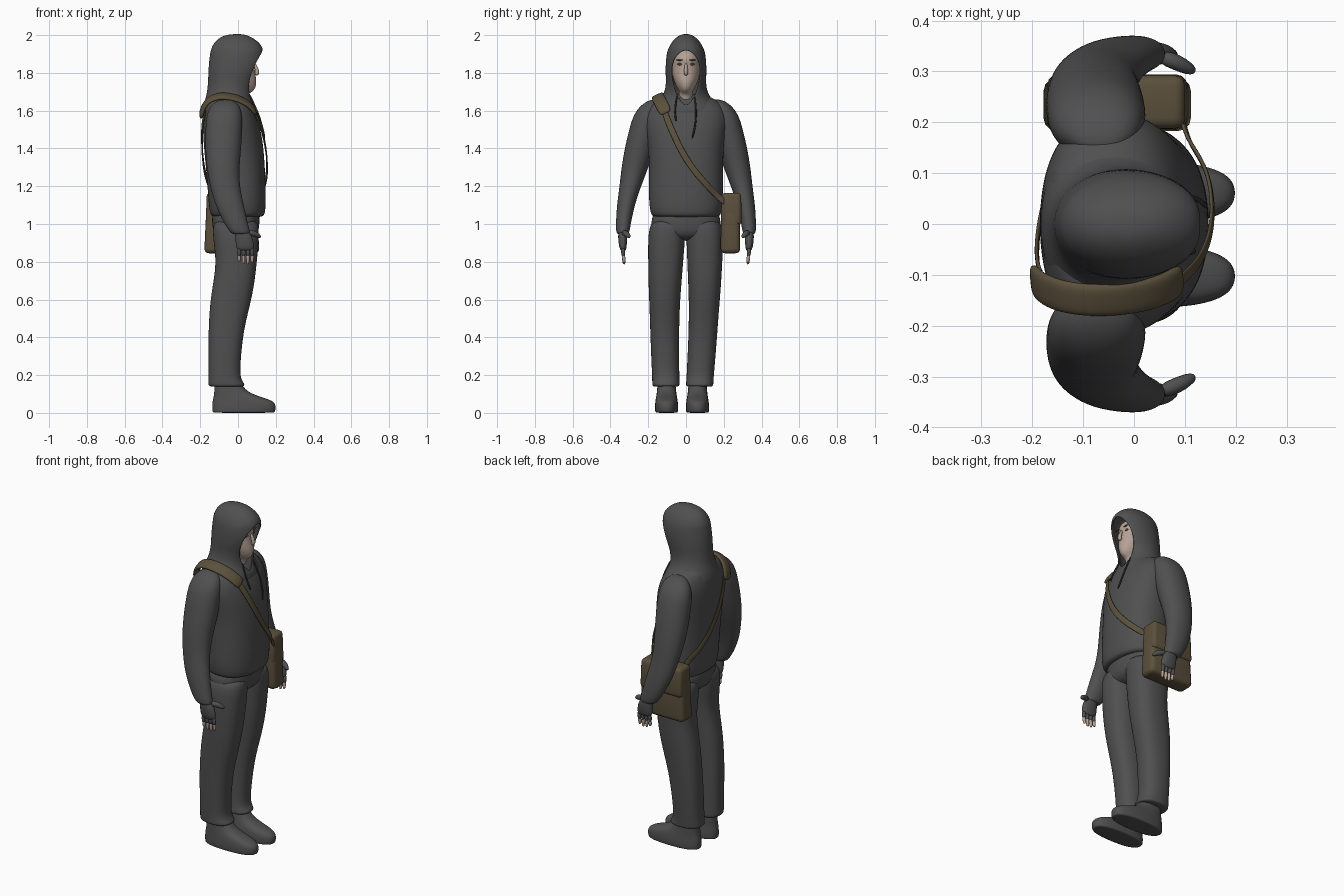
import bpy, bmesh
from math import sin, cos, pi, asin, copysign
from mathutils import Vector

cube = bpy.data.objects.get("Cube")
if cube:
    bpy.data.objects.remove(cube)


def material(name, r, g, b):
    m = bpy.data.materials.new(name)
    m.use_nodes = True
    m.diffuse_color = (r, g, b, 1)
    bsdf = m.node_tree.nodes["Principled BSDF"]
    bsdf.inputs["Base Color"].default_value = (r, g, b, 1)
    bsdf.inputs["Roughness"].default_value = 0.8
    return m


CLOTH = material("charcoal cloth", 0.08, 0.08, 0.08)
CORD = material("dark cord", 0.035, 0.035, 0.035)
CANVAS = material("olive canvas", 0.105, 0.08, 0.045)
SKIN = material("skin", 0.46, 0.36, 0.30)
EYE = material("eye brown", 0.12, 0.075, 0.05)


def finish(name, bm, mat, subsurf=2, thick=0):
    bmesh.ops.remove_doubles(bm, verts=bm.verts, dist=0.0002)
    bmesh.ops.recalc_face_normals(bm, faces=bm.faces)
    me = bpy.data.meshes.new(name)
    bm.to_mesh(me)
    bm.free()
    me.materials.append(mat)
    for p in me.polygons:
        p.use_smooth = True
    ob = bpy.data.objects.new(name, me)
    bpy.context.collection.objects.link(ob)
    if thick:
        mod = ob.modifiers.new("thickness", "SOLIDIFY")
        mod.thickness = thick
        mod.offset = 0
    if subsurf:
        mod = ob.modifiers.new("smooth", "SUBSURF")
        mod.levels = mod.render_levels = subsurf
    return ob


def skin_rings(bm, rings, closed=True):
    vs = [[bm.verts.new(p) for p in r] for r in rings]
    n = len(vs[0])
    for a, b in zip(vs, vs[1:]):
        for i in range(n if closed else n - 1):
            j = (i + 1) % n
            bm.faces.new((a[i], a[j], b[j], b[i]))
    return vs


def spow(v, e):
    return copysign(abs(v) ** e, v)


def loft(name, sections, mat, power=2.3, n=20):
    """Sections are (z, back x, front x, right y, left y)."""
    bm = bmesh.new()
    rings = []
    for z, x0, x1, y0, y1 in sections:
        rings.append([((x0 + x1) / 2 + (x1 - x0) / 2 * spow(cos(t), 2 / power),
                       (y0 + y1) / 2 + (y1 - y0) / 2 * spow(sin(t), 2 / power), z)
                      for t in (2 * pi * i / n for i in range(n))])
    vs = skin_rings(bm, rings)
    bm.faces.new(vs[0])
    bm.faces.new(vs[-1])
    return finish(name, bm, mat)


def symmetric(sections):
    return [(z, a, b, -h, h) for z, a, b, h in sections]


def tube(name, points, mat):
    """Round tube through (x, y, z, radius) points with rounded ends."""
    pts = [Vector(p[:3]) for p in points]
    bm = bmesh.new()
    rings = []
    for i, p in enumerate(pts):
        d = (pts[min(i + 1, len(pts) - 1)] - pts[max(i - 1, 0)]).normalized()
        u = d.cross(Vector((0.3, 1, 0.1))).normalized()
        v = d.cross(u)
        r = points[i][3]
        rings.append([p + r * (cos(t) * u + sin(t) * v)
                      for t in (2 * pi * k / 8 for k in range(8))])
    vs = skin_rings(bm, rings)
    bm.faces.new(vs[0])
    bm.faces.new(vs[-1])
    return finish(name, bm, mat, 1)


def ribbon(name, points, normal, width, thick, mat):
    pts = [Vector(p) for p in points]
    bm = bmesh.new()
    rows = []
    for i, p in enumerate(pts):
        d = pts[min(i + 1, len(pts) - 1)] - pts[max(i - 1, 0)]
        side = d.cross(normal(p)).normalized() * width / 2
        rows.append([p - side, p, p + side])
    skin_rings(bm, rows, False)
    return finish(name, bm, mat, 2, thick)


def blob(name, loc, size, mat):
    bm = bmesh.new()
    bmesh.ops.create_uvsphere(bm, u_segments=12, v_segments=8, radius=1)
    for v in bm.verts:
        v.co = Vector(loc) + v.co * Vector(size)
    return finish(name, bm, mat, 0)


# Sweatshirt body: z, back, front, half width
TORSO = [(1.035, -.13, .125, .17), (1.045, -.15, .145, .188), (1.12, -.158, .15, .2),
         (1.25, -.167, .147, .197), (1.4, -.182, .138, .2), (1.5, -.188, .122, .22),
         (1.58, -.187, .1, .225), (1.64, -.172, .07, .19), (1.67, -.16, .035, .14),
         (1.69, -.12, .01, .08)]
loft("sweatshirt_body", symmetric(TORSO), CLOTH)
loft("pelvis", symmetric([(1.1, -.14, .12, .17), (1.0, -.14, .115, .19),
                          (.95, -.13, .11, .18), (.91, -.08, .07, .1)]), CLOTH)

# Hood shell: z, back, front edge, half width, opening half width
HOOD = [(2.0, -.03, .02, .015, 0), (1.99, -.085, .06, .042, 0), (1.96, -.122, .108, .072, 0),
        (1.925, -.138, .13, .09, 0), (1.905, -.142, .125, .097, .04), (1.86, -.148, .098, .102, .07),
        (1.8, -.152, .072, .103, .076), (1.75, -.153, .057, .1, .068), (1.7, -.158, .058, .107, .055),
        (1.66, -.168, .066, .13, .035), (1.62, -.178, .085, .17, 0), (1.58, -.18, .09, .19, 0)]
bm = bmesh.new()
rings = []
for z, back, edge, half, gap in HOOD:
    a = asin(gap / half)
    ring = []
    for i in range(25):
        t = a + (2 * pi - 2 * a) * i / 24
        c = (cos(a) - cos(t)) / (cos(a) + 1)
        ring.append((edge + (back - edge) * c, half * spow(sin(t), 0.9 if gap == 0 else 1), z))
    rings.append(ring)
hood_rings = skin_rings(bm, rings, False)
bm.faces.new(hood_rings[0][:-1])
finish("hood", bm, CLOTH, 2, .012)

# Head and face
loft("head", symmetric([(1.93, -.08, .05, .05), (1.9, -.1, .086, .068), (1.865, -.1, .096, .075),
                        (1.84, -.1, .087, .076), (1.79, -.1, .093, .074), (1.755, -.1, .1, .064),
                        (1.72, -.09, .094, .048), (1.7, -.08, .078, .034), (1.685, -.08, .045, .04),
                        (1.62, -.08, .05, .045)]), SKIN, 2)
tube("nose", [(.084, 0, 1.855, .007), (.098, 0, 1.825, .01), (.104, 0, 1.8, .014),
              (.094, 0, 1.787, .01)], SKIN)
for side, tag in ((1, "left"), (-1, "right")):
    blob(tag + "_eye", (.08, side * .032, 1.846), (.006, .014, .006), EYE)
    blob(tag + "_eyebrow", (.086, side * .033, 1.868), (.005, .019, .004), EYE)

# Arms, hands and fingers, mirrored
ARM = [(1.66, -.065, .165, .03, .02), (1.635, -.068, .185, .075, .05), (1.58, -.072, .202, .097, .078),
       (1.5, -.075, .22, .1, .083), (1.4, -.078, .245, .097, .081), (1.3, -.08, .27, .088, .073),
       (1.2, -.07, .295, .08, .058), (1.1, -.045, .319, .077, .048), (1.0, -.01, .332, .064, .04),
       (.955, .012, .335, .054, .036), (.945, .014, .335, .04, .026)]
PALM = [(.98, .01, .335, .03, .02), (.94, .03, .335, .046, .026), (.89, .037, .335, .049, .022),
        (.855, .04, .332, .046, .015)]
for s, tag in ((1, "left"), (-1, "right")):
    for part, rows in (("sleeve", ARM), ("glove", PALM)):
        loft(tag + "_" + part, [(z, x - rx, x + rx, s * y - ry, s * y + ry)
                                for z, x, y, rx, ry in rows], CLOTH, 2.1, 16)
    tube(tag + "_thumb", [(.05, s * .33, .955, .016), (.085, s * .318, .95, .018),
                          (.108, s * .305, .938, .014), (.12, s * .3, .928, .007)], CLOTH)
    for k in range(4):
        x, tip = .006 + .023 * k, .802 + (0, -.008, -.006, .006)[3 - k]
        tube(f"{tag}_finger_{k}", [(x, s * .334, .875, .012), (x, s * .333, .85, .012),
                                   (x, s * .331, .828, .0115)], CLOTH)
        tube(f"{tag}_fingertip_{k}", [(x, s * .332, .84, .01), (x, s * .33, .82, .01),
                                      (x, s * .328, tip, .009), (x, s * .327, tip - .008, .004)], SKIN)

# Trouser legs (z, back, front, inner, outer) and shoes (z, back, front, half width)
LEG = [(1.03, -.12, .1, .01, .17), (.98, -.137, .113, .0, .197), (.9, -.13, .11, .004, .2),
       (.8, -.117, .101, .01, .197), (.7, -.13, .09, .016, .194), (.6, -.147, .072, .022, .188),
       (.5, -.154, .046, .024, .182), (.4, -.158, .026, .024, .177), (.25, -.157, .012, .02, .168),
       (.18, -.157, .014, .018, .163), (.155, -.16, .036, .016, .163), (.14, -.155, .036, .018, .16),
       (.138, -.12, .0, .04, .14)]
SHOE = [(0, -.13, .19, .055), (.004, -.137, .197, .061), (.03, -.138, .203, .063),
        (.06, -.137, .195, .06), (.078, -.132, .145, .057), (.1, -.128, .075, .053),
        (.13, -.125, .03, .05), (.19, -.12, .0, .045)]
for s, tag, foot_y in ((1, "left", .061), (-1, "right", -.103)):
    rows = []
    for z, a, b, inner, outer in LEG:
        shift = -.02 * (1 - z)
        lo, hi = sorted((s * inner + shift, s * outer + shift))
        rows.append((z, a, b, lo, hi))
    loft(tag + "_trouser_leg", rows, CLOTH, 2.4)
    loft(tag + "_shoe", [(z, a, b, foot_y - h, foot_y + h) for z, a, b, h in SHOE], CLOTH, 2.5)


# Bag strap follows the chest and back
def body_x(z, y, front):
    for p, q in zip(TORSO, TORSO[1:]):
        if p[0] <= z <= q[0]:
            f = (z - p[0]) / (q[0] - p[0])
            back, fore, half = (p[i] + (q[i] - p[i]) * f for i in (1, 2, 3))
            bulge = max(0, 1 - abs(y / half) ** 2.3) ** (1 / 2.3)
            return (back + fore) / 2 + (1 if front else -1) * (fore - back) / 2 * bulge
    return 0


PATH = [(1.61, -.12), (1.53, -.09), (1.45, -.055), (1.37, -.015), (1.3, .03), (1.24, .08),
        (1.19, .125), (1.15, .165)]
for front, tag in ((True, "front"), (False, "back")):
    off = .012 if front else -.01
    pts = [(body_x(z, y, front) + off, y, z) for z, y in PATH]
    pts.append((.095 if front else -.13, .21, 1.11))
    ribbon(tag + "_strap", pts, lambda p: Vector((1 if front else -1, 2.5 * p.y, .1)),
           .034, .008, CANVAS)
ribbon("shoulder_pad", [(.095, -.105, 1.585), (.07, -.125, 1.625), (.02, -.142, 1.658),
                        (-.04, -.15, 1.675), (-.1, -.15, 1.68), (-.155, -.14, 1.66),
                        (-.188, -.122, 1.615), (-.198, -.105, 1.56)],
       lambda p: p - Vector((-.06, -.07, 1.5)), .07, .022, CANVAS)


# Shoulder bag with flap
def rounded_box(name, loc, size, bevel, mat, taper=1):
    bm = bmesh.new()
    bmesh.ops.create_cube(bm, size=1)
    for v in bm.verts:
        k = taper if v.co.z > 0 else 1
        v.co = Vector(loc) + Vector((v.co.x * size[0] * k, v.co.y * size[1] * k, v.co.z * size[2]))
    bmesh.ops.bevel(bm, geom=bm.edges[:], offset=bevel, segments=3, affect="EDGES", profile=.5)
    return finish(name, bm, mat, 0)


rounded_box("bag", (-.033, .235, 1.0), (.292, .105, .31), .025, CANVAS, .9)
rounded_box("bag_flap", (-.033, .24, 1.08), (.276, .108, .17), .02, CANVAS, .96)

# Hood drawcords
tube("left_drawcord", [(.06, .045, 1.68, .005), (.085, .052, 1.63, .005), (.112, .054, 1.57, .005),
                       (.13, .048, 1.51, .005), (.143, .032, 1.45, .006)], CORD)
tube("right_drawcord", [(.06, -.045, 1.69, .005), (.082, -.055, 1.64, .005),
                        (.105, -.06, 1.59, .005), (.122, -.052, 1.54, .006)], CORD)
